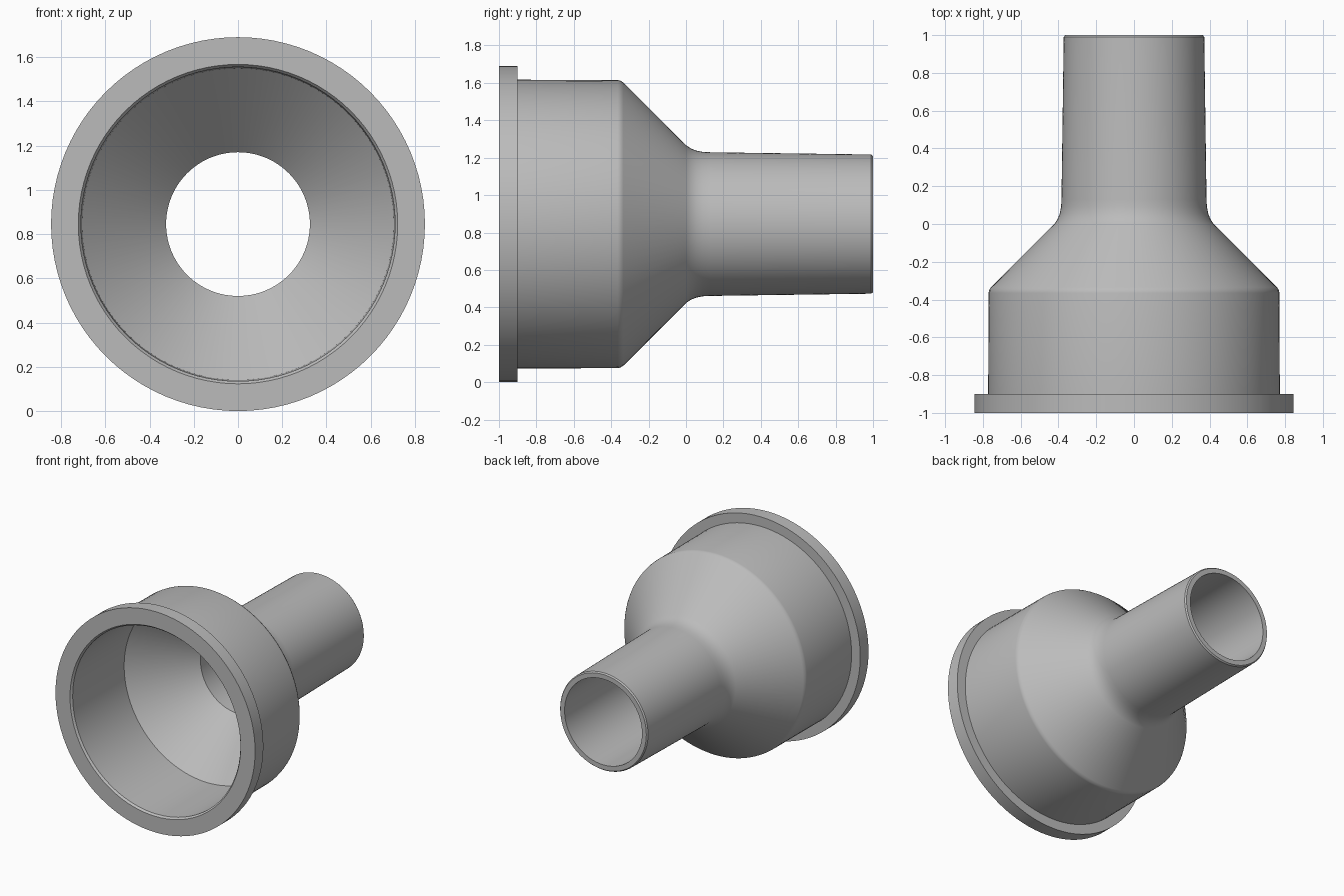
import bpy, bmesh, math

if "Cube" in bpy.data.objects:
    bpy.data.objects.remove(bpy.data.objects["Cube"])

R = 0.845      # flange radius, also the height of the axis
SIDES = 96

# Closed wall section as (y, radius): outside front to back, then inside back to front
fillet = [(0.0, 0.422), (0.025, 0.405), (0.055, 0.393), (0.09, 0.386), (0.13, 0.384)]
section = [
    (-1.0, R), (-0.9, R), (-0.9, 0.772),            # front flange
    (-0.365, 0.77), (-0.35, 0.767), (-0.335, 0.757),  # wide barrel, softened shoulder
    *fillet,                                         # cone running into the spout
    (0.99, 0.372), (1.0, 0.364),                     # spout tip
    (1.0, 0.328), (0.01, 0.325),                     # spout bore
    (-0.37, 0.705), (-0.985, 0.71), (-1.0, 0.722),   # inner cone, barrel bore, mouth chamfer
]

# Revolve the section around the y axis
bm = bmesh.new()
rings = []
for i in range(SIDES):
    a = 2 * math.pi * i / SIDES
    rings.append([bm.verts.new((r * math.sin(a), y, R + r * math.cos(a))) for y, r in section])
n = len(section)
for i in range(SIDES):
    p, q = rings[i], rings[(i + 1) % SIDES]
    for j in range(n):
        k = (j + 1) % n
        bm.faces.new((p[j], p[k], q[k], q[j]))
bmesh.ops.recalc_face_normals(bm, faces=bm.faces)

mesh = bpy.data.meshes.new("reducer_pipe")
bm.to_mesh(mesh)
bm.free()
pipe = bpy.data.objects.new("reducer_pipe", mesh)
bpy.context.collection.objects.link(pipe)

# Plain grey material
grey = bpy.data.materials.new("grey")
grey.diffuse_color = (0.5, 0.5, 0.5, 1)
grey.use_nodes = True
grey.node_tree.nodes["Principled BSDF"].inputs["Base Color"].default_value = grey.diffuse_color
mesh.materials.append(grey)

# Smooth round walls, crisp rims
bpy.context.view_layer.objects.active = pipe
pipe.select_set(True)
bpy.ops.object.shade_smooth_by_angle(angle=math.radians(32))
